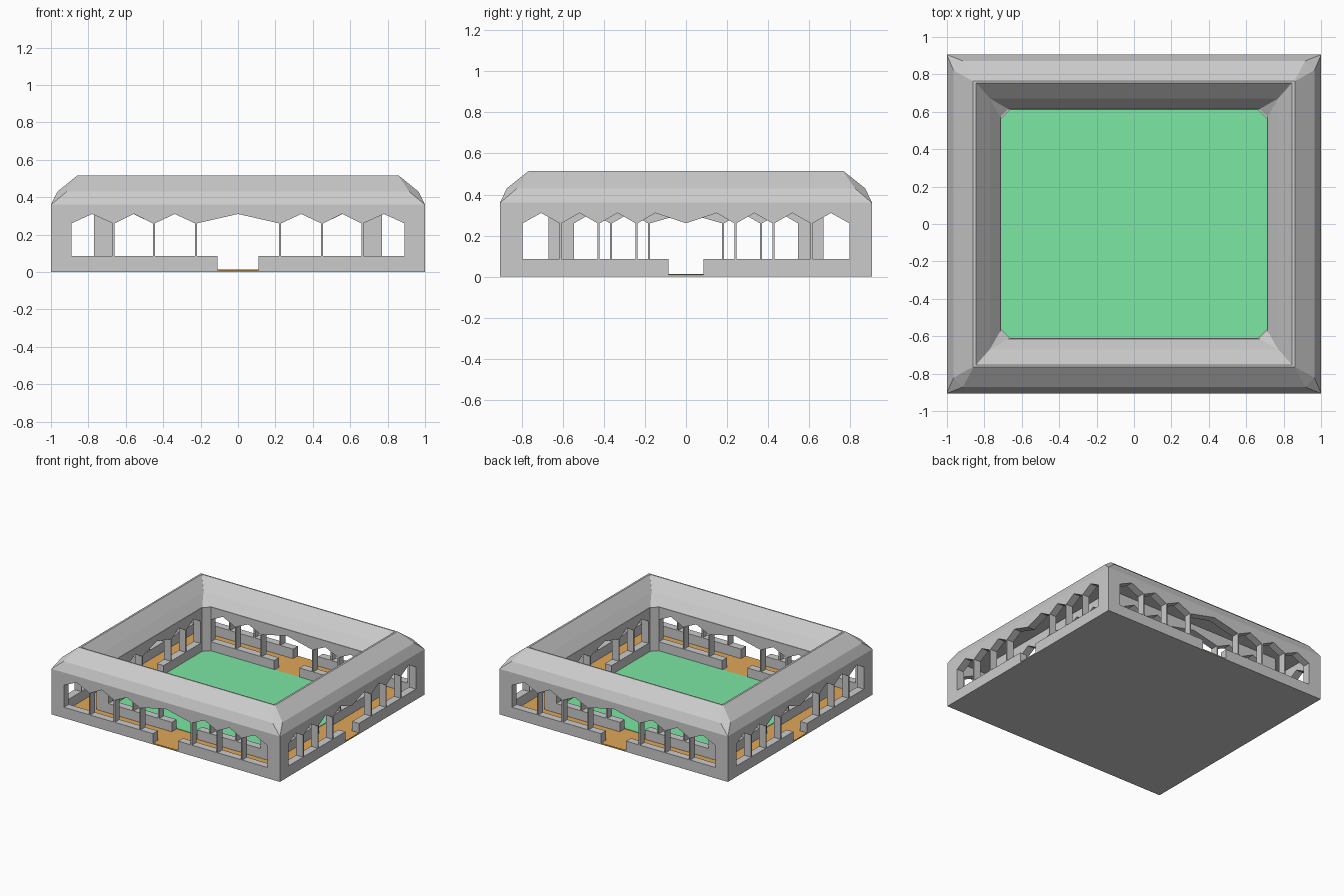
import bpy, bmesh
from mathutils import Matrix, Vector

if "Cube" in bpy.data.objects:
    bpy.data.objects.remove(bpy.data.objects["Cube"])


def material(name, rgb):
    m = bpy.data.materials.new(name)
    m.diffuse_color = (*rgb, 1)
    m.use_nodes = True
    m.node_tree.nodes["Principled BSDF"].inputs["Base Color"].default_value = m.diffuse_color
    return m


def finish(name, bm, mat=None):
    bmesh.ops.recalc_face_normals(bm, faces=bm.faces)
    me = bpy.data.meshes.new(name)
    bm.to_mesh(me)
    bm.free()
    ob = bpy.data.objects.new(name, me)
    bpy.context.collection.objects.link(ob)
    if mat:
        me.materials.append(mat)
    return ob


def prism(bm, pts, vec):
    """Extrude a flat outline along vec."""
    f = bm.faces.new([bm.verts.new(p) for p in pts])
    r = bmesh.ops.extrude_face_region(bm, geom=[f], use_keep_orig=True)
    bmesh.ops.translate(bm, vec=vec, verts=[v for v in r["geom"] if isinstance(v, bmesh.types.BMVert)])


def box(bm, x0, x1, y0, y1, z0, z1):
    prism(bm, [(x0, y0, z0), (x1, y0, z0), (x1, y1, z0), (x0, y1, z0)], Vector((0, 0, z1 - z0)))


LOW, SPRING, PEAK, EAVE = 0.085, 0.26, 0.31, 0.36


def arcade(name, edge, cols, gate, y0, y1, angle, double_centre=False):
    """Low wall, thin columns and pointed lintel; built along x, then turned."""
    bm = bmesh.new()
    # low wall with a gate gap
    for s in (-1, 1):
        a, b = sorted((s * gate, s * edge))
        box(bm, a, b, y0, y1, 0, LOW)
        for c in cols:
            box(bm, s * c - 0.005, s * c + 0.005, y0, y1, LOW, SPRING)
    # lintel with pointed arches
    stops = [edge] + cols
    right = []
    for a, b in zip(stops, stops[1:]):
        a2 = a if a == edge else a - 0.005
        right += [(a2, SPRING), ((a2 + b + 0.005) / 2, PEAK), (b + 0.005, SPRING)]
    inner = cols[-1] - 0.005
    right.append((inner, SPRING))
    if double_centre:
        right.append((0.15, PEAK))
        mid = [(0, SPRING)]
    else:
        mid = [(0, PEAK)]
    under = right + mid + [(-x, z) for x, z in reversed(right)]
    outline = under + [(-edge, EAVE), (edge, EAVE)]
    prism(bm, [(x, y0, z) for x, z in outline], Vector((0, y1 - y0, 0)))
    bm.transform(Matrix.Rotation(angle, 4, 'Z'))
    finish(name, bm)


PI = 3.14159265
for i, (front, side) in enumerate((("front", "right"), ("back", "left"))):
    t = i * PI
    # outer arcades
    arcade(front + "_outer_arcade", 0.89, [0.665, 0.45, 0.225], 0.11, -0.905, -0.845, t)
    arcade(side + "_outer_arcade", 0.795, [0.61, 0.425, 0.24], 0.085, -1.0, -0.94, t + PI / 2, True)
    # inner arcades
    arcade(front + "_inner_arcade", 0.665, [0.45, 0.225], 0.11, -0.67, -0.61, t)
    arcade(side + "_inner_arcade", 0.545, [0.365, 0.18], 0.085, -0.77, -0.71, t + PI / 2)

# corner piers: outer L shapes and inner chamfered posts
outer = [(1, .905), (.89, .905), (.89, .845), (.94, .845), (.94, .795), (1, .795)]
inner = [(.77, .67), (.665, .67), (.665, .61), (.71, .565), (.71, .545), (.77, .545)]
for name, shape in (("outer_corner_piers", outer), ("inner_corner_piers", inner)):
    bm = bmesh.new()
    for sx in (-1, 1):
        for sy in (-1, 1):
            prism(bm, [(sx * x, sy * y, 0) for x, y in shape], Vector((0, 0, EAVE)))
    finish(name, bm)

# roof: closed ring of chamfered rectangles (half x, half y, z, chamfer)
rings = [(1, .905, .36, .001), (.965, .872, .43, .05), (.86, .765, .515, .002),
         (.845, .755, .515, .002), (.77, .67, .43, .002), (.71, .61, .355, .045)]
bm = bmesh.new()
loops = []
for a, b, z, c in rings:
    pts = [(a, b - c), (a - c, b), (c - a, b), (-a, b - c),
           (-a, c - b), (c - a, -b), (a - c, -b), (a, c - b)]
    loops.append([bm.verts.new((x, y, z)) for x, y in pts])
for p, q in zip(loops, loops[1:] + loops[:1]):
    for k in range(8):
        j = (k + 1) % 8
        bm.faces.new((p[k], p[j], q[j], q[k]))
finish("roof", bm)

# ground layers: stone base, orange walkway, green lawn
bm = bmesh.new()
box(bm, -1, 1, -.905, .905, 0, .004)
finish("stone_base", bm)
bm = bmesh.new()
box(bm, -.999, .999, -.904, .904, .004, .01)
finish("walkway", bm, material("orange_paving", (0.75, 0.38, 0.1)))
bm = bmesh.new()
x, y, c = .71, .61, .045
prism(bm, [(x, y - c, .01), (x - c, y, .01), (c - x, y, .01), (-x, y - c, .01),
           (-x, c - y, .01), (c - x, -y, .01), (x - c, -y, .01), (x, c - y, .01)], Vector((0, 0, .004)))
finish("lawn", bm, material("grass_green", (0.2, 0.8, 0.36)))
